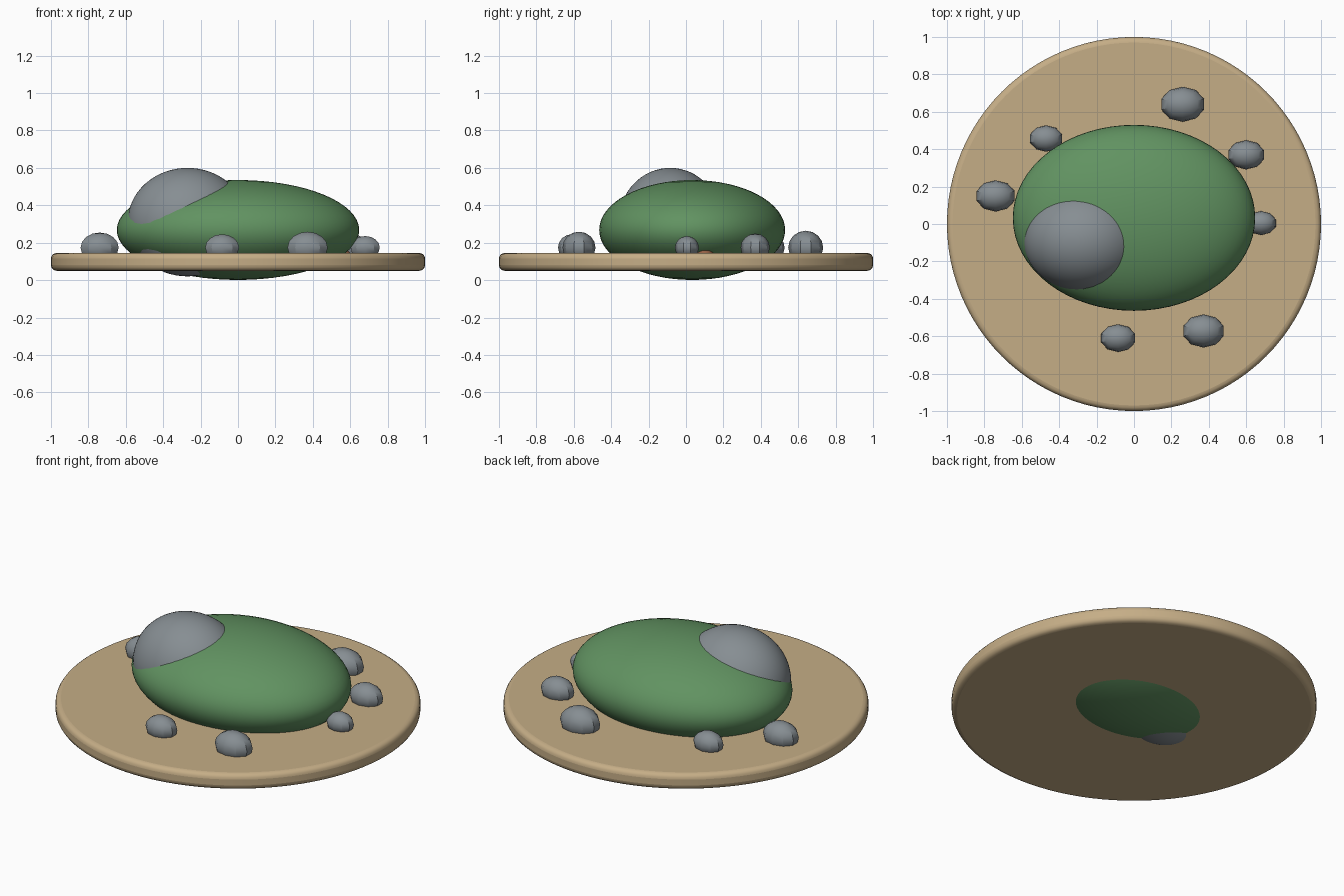
import bpy

if "Cube" in bpy.data.objects:
    bpy.data.objects.remove(bpy.data.objects["Cube"])


def material(name, rgb):
    m = bpy.data.materials.new(name)
    m.diffuse_color = (*rgb, 1)
    m.use_nodes = True
    m.node_tree.nodes["Principled BSDF"].inputs["Base Color"].default_value = m.diffuse_color
    return m


tan = material("sand", (0.56, 0.42, 0.24))
green = material("moss", (0.12, 0.29, 0.12))
grey = material("stone", (0.24, 0.27, 0.29))
brown = material("clay", (0.3, 0.12, 0.06))


def ellipsoid(name, center, radii, mat, segments=64, rings=32):
    bpy.ops.mesh.primitive_uv_sphere_add(segments=segments, ring_count=rings, radius=1, location=center)
    ob = bpy.context.object
    ob.name = name
    ob.scale = radii
    bpy.ops.object.transform_apply(location=False, rotation=False, scale=True)
    bpy.ops.object.shade_smooth()
    ob.data.materials.append(mat)
    return ob


# Round base plate with a softened rim
bpy.ops.mesh.primitive_cylinder_add(vertices=96, radius=1, depth=0.095, location=(0, 0, 0.0975))
base = bpy.context.object
base.name = "base_plate"
base.data.materials.append(tan)
bevel = base.modifiers.new("rim", 'BEVEL')
bevel.width = 0.03
bevel.segments = 4
bevel.limit_method = 'ANGLE'
bpy.ops.object.shade_smooth_by_angle()

# Large green mound, running through the plate
ellipsoid("green_mound", (0, 0.033, 0.268), (0.648, 0.497, 0.267), green)

# Grey boulder sunk into the mound
ellipsoid("boulder", (-0.27, -0.085, 0.31), (0.32, 0.275, 0.29), grey)

# Small part tucked under the edge of the mound
ellipsoid("clay_lump", (0.545, 0.10, 0.13), (0.06, 0.05, 0.04), brown, 16, 8)

# Ring of low-poly pebbles: x, y, half width
pebbles = [(0.26, 0.64, 0.12), (-0.47, 0.457, 0.09), (-0.74, 0.15, 0.107),
           (0.60, 0.37, 0.10), (0.68, 0.005, 0.082), (-0.085, -0.61, 0.095),
           (0.372, -0.572, 0.113)]
for i, (x, y, r) in enumerate(pebbles):
    ob = ellipsoid(f"pebble_{i + 1}", (x, y, 0.174), (r, r * 0.78, r * 0.75), grey, 10, 8)
    ob.select_set(True)
    bpy.ops.object.shade_smooth_by_angle()
